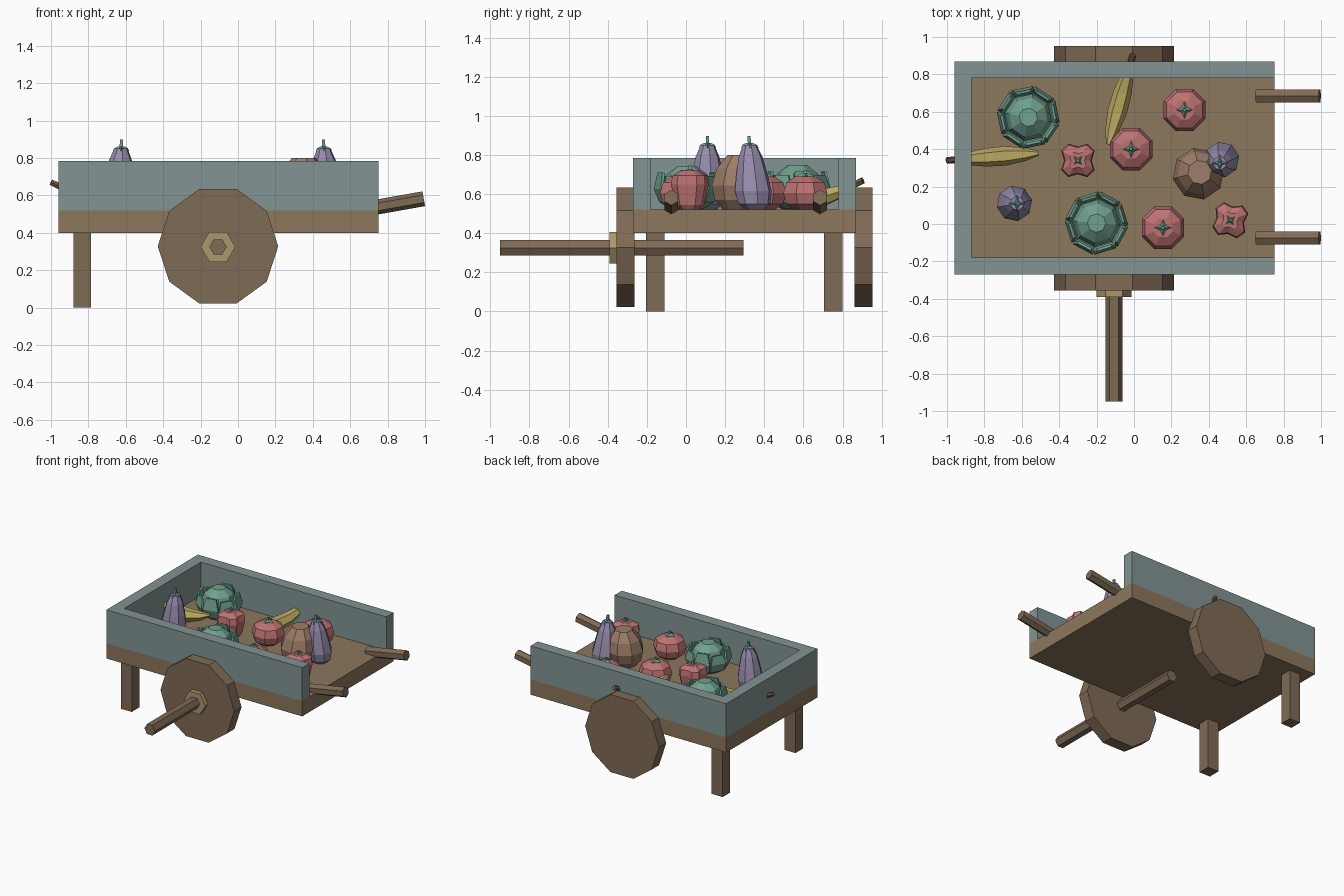
import bpy, bmesh, math
from mathutils import Vector, Matrix

if "Cube" in bpy.data.objects:
    bpy.data.objects.remove(bpy.data.objects["Cube"])

mats = {}


def paint(ob, rgb):
    if rgb not in mats:
        m = bpy.data.materials.new("paint_%d" % len(mats))
        m.diffuse_color = tuple((c / 255) ** 2.2 for c in rgb) + (1,)
        m.use_nodes = True
        m.node_tree.nodes["Principled BSDF"].inputs["Base Color"].default_value = m.diffuse_color
        mats[rgb] = m
    ob.data.materials.append(mats[rgb])


WOOD, DARK, BLUE, BRASS = (139, 118, 92), (126, 106, 86), (130, 146, 146), (170, 150, 108)
GREEN, RED, PURPLE = (112, 160, 142), (188, 114, 114), (150, 140, 172)
YELLOW, TAN, STALK = (186, 168, 98), (156, 124, 104), (112, 88, 70)


def finish(name, bm, rgb):
    bmesh.ops.recalc_face_normals(bm, faces=bm.faces)
    me = bpy.data.meshes.new(name)
    bm.to_mesh(me)
    bm.free()
    ob = bpy.data.objects.new(name, me)
    bpy.context.collection.objects.link(ob)
    paint(ob, rgb)
    return ob


def box(name, lo, hi, rgb):
    lo, hi = Vector(lo), Vector(hi)
    bm = bmesh.new()
    bmesh.ops.create_cube(bm, size=1, matrix=Matrix.Translation((lo + hi) / 2) @ Matrix.Diagonal((*(hi - lo), 1)))
    return finish(name, bm, rgb)


def skin(bm, rings):
    loops = [[bm.verts.new(p) for p in r] for r in rings]
    n = len(loops[0])
    for a, b in zip(loops, loops[1:]):
        for i in range(n):
            bm.faces.new((a[i], a[(i + 1) % n], b[(i + 1) % n], b[i]))
    bm.faces.new(loops[0])
    bm.faces.new(loops[-1])


def rod(name, path, sides, rgb, turn=0):
    """Prism along a path of (point, radius); rings face the overall direction."""
    d = (Vector(path[-1][0]) - Vector(path[0][0])).normalized()
    u = Vector((0, 0, 1)).cross(d).normalized()
    v = d.cross(u)
    ang = [2 * math.pi * i / sides + turn for i in range(sides)]
    bm = bmesh.new()
    skin(bm, [[Vector(p) + r * (u * math.cos(a) + v * math.sin(a)) for a in ang] for p, r in path])
    return finish(name, bm, rgb)


def lathe(name, at, profile, sides, rgb, turn=0, lobes=(1,), lean=(0, 0)):
    """Upright turned body from (radius, height), with optional lobes and lean."""
    bm = bmesh.new()
    rings = []
    for r, z in profile:
        ring = []
        for i in range(sides):
            a = 2 * math.pi * i / sides + turn
            k = r * lobes[i % len(lobes)]
            ring.append((at[0] + lean[0] * z + k * math.cos(a), at[1] + lean[1] * z + k * math.sin(a), FLOOR + z))
        rings.append(ring)
    skin(bm, rings)
    return finish(name, bm, rgb)


def stem(name, at, z, size, height, lean=(0, 0), turn=0):
    lathe(name + "_calyx", at, [(size, z - 0.012), (size * 0.8, z + 0.004), (0.016, z + 0.014)], 8, GREEN,
          turn, (1, 0.42), lean)
    lathe(name + "_stem", at, [(0.013, z), (0.011, z + height)], 4, GREEN, math.pi / 4, (1,), lean)


FLOOR = 0.52

# Cart bed and walls
box("bed", (-0.96, -0.27, 0.40), (0.75, 0.87, FLOOR), WOOD)
box("back_wall", (-0.96, -0.27, FLOOR), (-0.87, 0.87, 0.785), BLUE)
for side, y in (("front", -0.27), ("rear", 0.78)):
    box(side + "_side_wall", (-0.87, y, FLOOR), (0.75, y + 0.09, 0.785), BLUE)

# Legs and handles
for side, yl, yh in (("front", -0.205, -0.075), ("rear", 0.705, 0.685)):
    box(side + "_leg", (-0.88, yl, 0), (-0.785, yl + 0.095, 0.40), DARK)
    rod(side + "_handle", [((0.655, yh, 0.522), 0.04), ((0.993, yh, 0.582), 0.04)], 6, DARK, math.pi / 6)

# Wheels, hub and axle
for side, y in (("front", -0.355), ("rear", 0.86)):
    rod(side + "_wheel", [((-0.107, y, 0.328), 0.322), ((-0.107, y + 0.092, 0.328), 0.322)], 10, DARK)
rod("hub", [((-0.107, -0.39, 0.325), 0.093), ((-0.107, -0.35, 0.325), 0.093)], 6, BRASS)
rod("axle", [((-0.107, -0.95, 0.325), 0.046), ((-0.107, 0.295, 0.325), 0.046)], 6, DARK)

# Tomatoes
for i, at in enumerate([(0.27, 0.61), (-0.015, 0.40), (0.155, -0.02)]):
    lathe("tomato_%d" % i, at, [(0.06, 0), (0.105, 0.03), (0.122, 0.085), (0.105, 0.14), (0.055, 0.17)], 8, RED,
          math.pi / 8)
    stem("tomato_%d" % i, at, 0.172, 0.052, 0.03)

# Bell peppers with four lobes
for i, (at, turn) in enumerate([((-0.30, 0.34), 0.52), ((0.515, 0.02), 0.35)]):
    lathe("pepper_%d" % i, at, [(0.055, 0), (0.08, 0.025), (0.103, 0.13), (0.095, 0.175), (0.05, 0.20)], 12, RED,
          turn, (1, 1, 0.72))
    stem("pepper_%d" % i, at, 0.192, 0.05, 0.035, turn=turn + 0.26)

# Eggplants
for i, (at, lean) in enumerate([((-0.645, 0.11), (0.06, 0)), ((0.472, 0.352), (-0.04, -0.08))]):
    lathe("eggplant_%d" % i, at, [(0.045, 0), (0.083, 0.03), (0.096, 0.095), (0.082, 0.18), (0.062, 0.27),
                                  (0.036, 0.33)], 8, PURPLE, 0.2, (1,), lean)
    stem("eggplant_%d" % i, at, 0.328, 0.045, 0.05, lean)

# Round brown gourd
lathe("gourd", (0.34, 0.262), [(0.075, 0), (0.12, 0.05), (0.14, 0.125), (0.118, 0.21), (0.065, 0.28)], 8, TAN,
      0.2, (1,), (0.04, 0.05))

# Cabbages: a faceted heart wrapped by eight leaves
for i, (at, turn, h) in enumerate([((-0.565, 0.57), 0.2, 1.0), ((-0.20, 0.005), 0.3, 0.97)]):
    lathe("cabbage_heart_%d" % i, at, [(0.07, 0.0), (0.115, 0.05), (0.128, 0.12 * h), (0.105, 0.185 * h),
                                       (0.05, 0.228 * h)], 8, GREEN, turn + math.pi / 8)
    bm = bmesh.new()
    for k in range(8):
        a = turn + k * math.pi / 4
        out, across = Vector((math.cos(a), math.sin(a), 0)), Vector((-math.sin(a), math.cos(a), 0))
        top = 0.0 if k % 2 else 0.02
        rows = []
        for r, z, w in [(0.075, 0.01, 0.025), (0.128, 0.045, 0.05), (0.152, 0.11, 0.06), (0.138, 0.175 + top, 0.04)]:
            c = Vector((*at, FLOOR + z * h)) + out * r
            rows.append([bm.verts.new(c + across * s * w) for s in (-1, 1)])
        for p, q in zip(rows, rows[1:]):
            bm.faces.new((p[0], p[1], q[1], q[0]))
    leaves = finish("cabbage_leaves_%d" % i, bm, GREEN)
    sol = leaves.modifiers.new("thickness", 'SOLIDIFY')
    sol.thickness, sol.offset = 0.014, 0

# Bananas, their stalks poking through the walls
for i, (tip, end) in enumerate([((-0.51, 0.378), (-1.0, 0.34)), ((-0.138, 0.425), (-0.005, 0.905))]):
    tip, end = Vector(tip), Vector(end)

    def path(pts):
        return [((*tip.lerp(end, t), z), r) for t, z, r in pts]
    rod("banana_%d" % i, path([(0, 0.615, 0.012), (0.14, 0.59, 0.035), (0.36, 0.573, 0.052), (0.58, 0.583, 0.049),
                               (0.78, 0.615, 0.033), (0.89, 0.645, 0.018)]), 6, YELLOW)
    rod("banana_stalk_%d" % i, path([(0.87, 0.64, 0.018), (1, 0.67, 0.018)]), 6, STALK)
